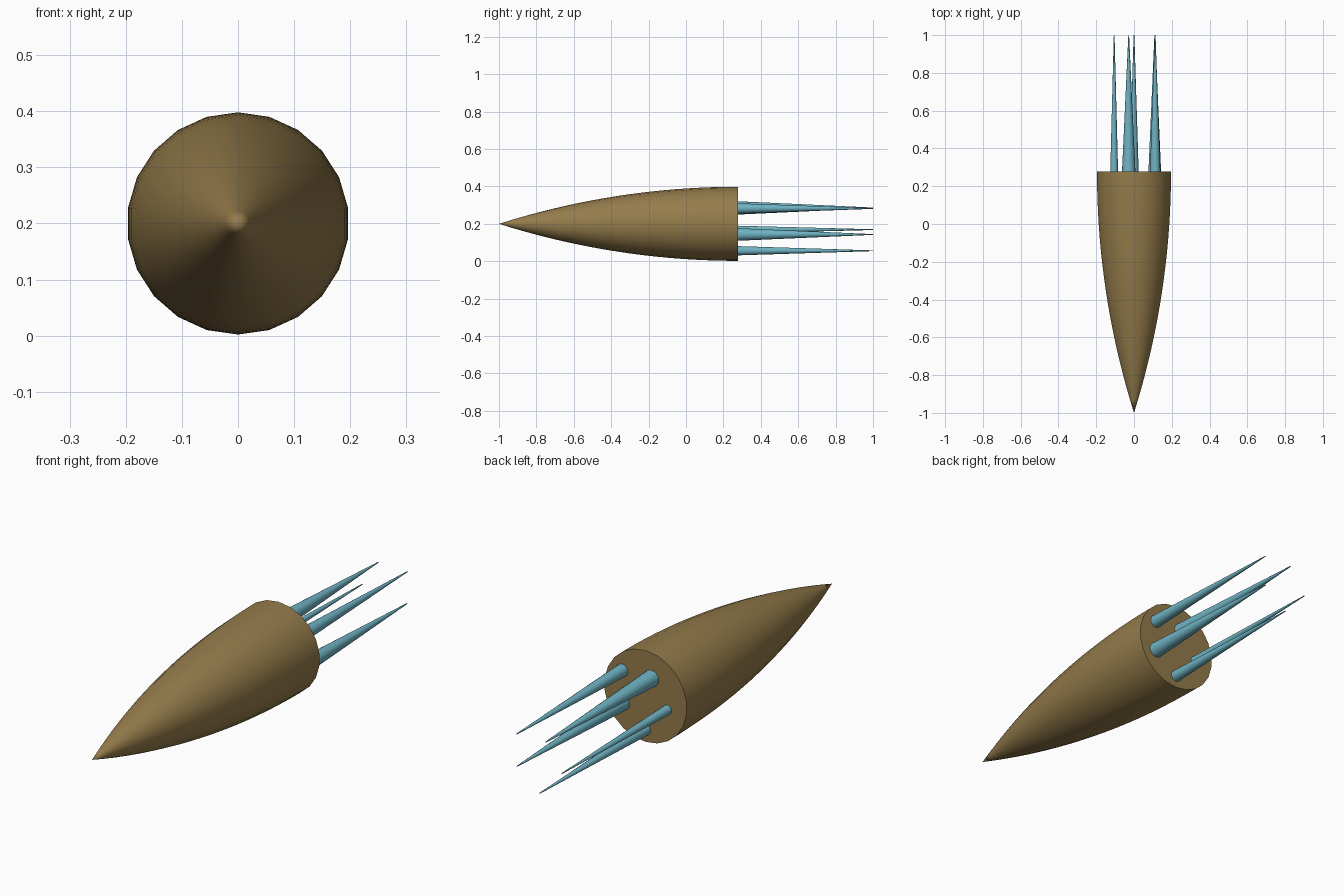
import bpy, bmesh, math
from mathutils import Vector

if "Cube" in bpy.data.objects:
    bpy.data.objects.remove(bpy.data.objects["Cube"])

CENTRE_Z = 0.2
BACK_Y = 0.277
SIDES = 22


def material(name, colour):
    mat = bpy.data.materials.new(name)
    mat.diffuse_color = colour
    mat.use_nodes = True
    mat.node_tree.nodes["Principled BSDF"].inputs["Base Color"].default_value = mat.diffuse_color
    return mat


def lathe_y(name, x, z, profile, sides, mat):
    """Closed solid of revolution about a line along y; profile is (radius, y)."""
    bm = bmesh.new()
    rings = []
    for r, y in profile:
        if r == 0:
            rings.append([bm.verts.new((0, y, 0))])
        else:
            rings.append([bm.verts.new((r * math.sin(math.tau * i / sides), y,
                                        r * math.cos(math.tau * i / sides)))
                          for i in range(sides)])
    for a, b in zip(rings, rings[1:]):
        for i in range(sides):
            j = (i + 1) % sides
            if len(a) == 1:
                bm.faces.new((a[0], b[i], b[j]))
            else:
                bm.faces.new((a[i], b[i], b[j], a[j]))
    for ring in (rings[0], rings[-1]):
        if len(ring) > 1:
            bm.faces.new(ring)
    bmesh.ops.recalc_face_normals(bm, faces=bm.faces)
    mesh = bpy.data.meshes.new(name)
    bm.to_mesh(mesh)
    bm.free()
    mesh.materials.append(mat)
    obj = bpy.data.objects.new(name, mesh)
    obj.location = Vector((x, 0, z))
    bpy.context.collection.objects.link(obj)
    bpy.ops.object.select_all(action='DESELECT')
    obj.select_set(True)
    bpy.context.view_layer.objects.active = obj
    bpy.ops.object.shade_smooth_by_angle(angle=math.radians(35))
    return obj


brown = material("brown_shell", (0.30, 0.20, 0.07, 1))
blue = material("blue_spike", (0.16, 0.45, 0.55, 1))

# Pointed shell: ogive arc from the tip to the flat back
R, L, STEPS = 0.198, BACK_Y + 1, 18
rho = (R * R + L * L) / (2 * R)
profile = [(0, -1)]
for k in range(1, STEPS + 1):
    t = L * k / STEPS
    profile.append((math.sqrt(rho ** 2 - (L - t) ** 2) + R - rho, -1 + t))
lathe_y("shell", 0, CENTRE_Z, profile, SIDES, brown)

# Tapered spikes out of the flat back: x, z, base radius
spikes = [(0.112, 0.282, 0.028), (-0.028, 0.285, 0.036), (0.110, 0.143, 0.034),
          (-0.105, 0.169, 0.021), (0.0, 0.056, 0.025)]
for n, (x, z, r) in enumerate(spikes, 1):
    lathe_y(f"spike_{n}", x, z, [(r, BACK_Y - 0.01), (0.002, 1.0)], 16, blue)
